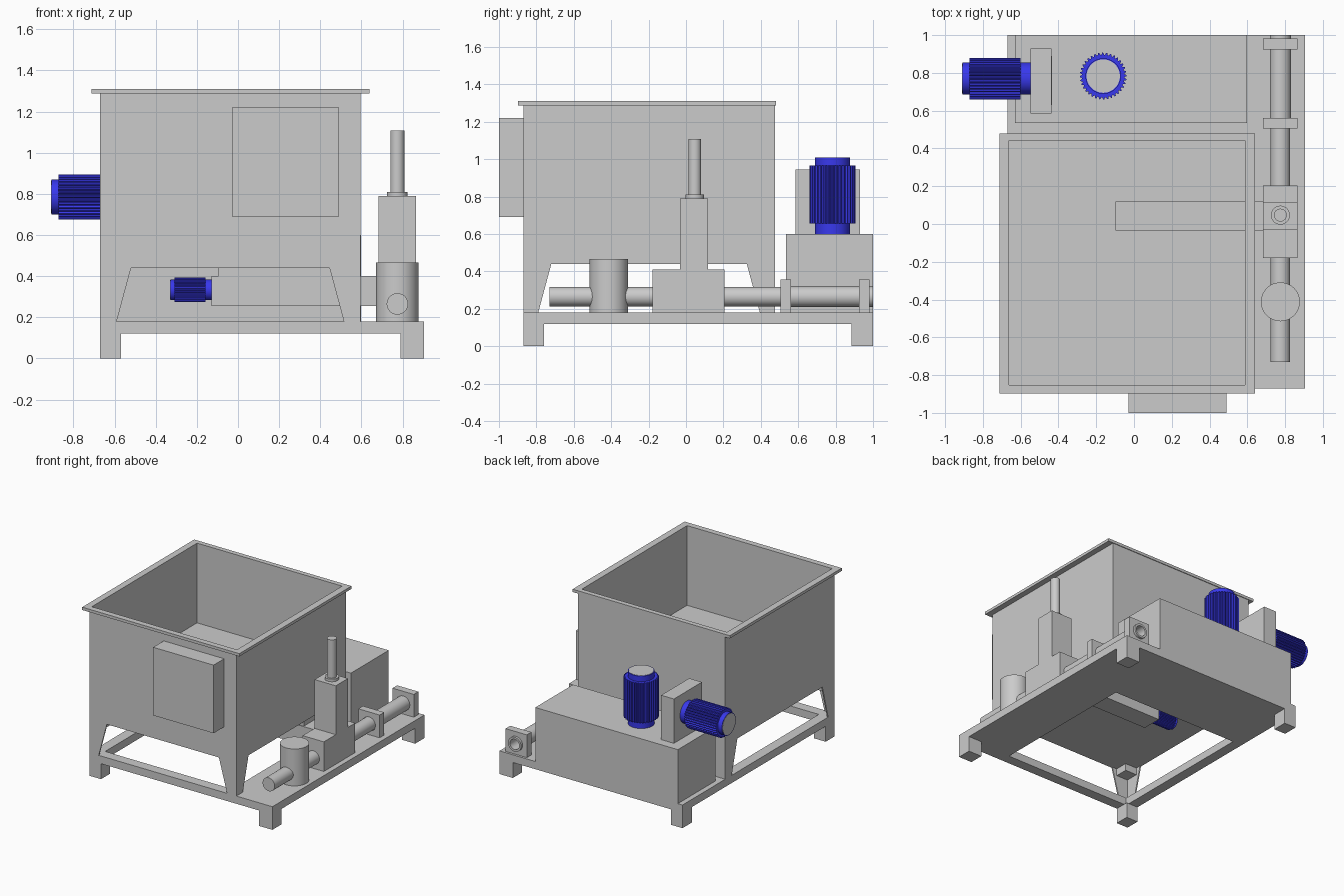
import bpy, bmesh, math
from mathutils import Matrix, Vector

if "Cube" in bpy.data.objects:
    bpy.data.objects.remove(bpy.data.objects["Cube"])

blue = bpy.data.materials.new("motor_blue")
blue.diffuse_color = (0.04, 0.04, 0.85, 1)
blue.use_nodes = True
blue.node_tree.nodes["Principled BSDF"].inputs["Base Color"].default_value = blue.diffuse_color


def finish(name, bm, mat=None, smooth=False):
    bmesh.ops.recalc_face_normals(bm, faces=bm.faces[:])
    me = bpy.data.meshes.new(name)
    bm.to_mesh(me)
    bm.free()
    ob = bpy.data.objects.new(name, me)
    bpy.context.collection.objects.link(ob)
    if mat:
        me.materials.append(mat)
    if smooth:
        bpy.ops.object.select_all(action='DESELECT')
        ob.select_set(True)
        bpy.context.view_layer.objects.active = ob
        bpy.ops.object.shade_smooth_by_angle(angle=math.radians(30))
    return ob


def box(name, x0, x1, y0, y1, z0, z1):
    bm = bmesh.new()
    bmesh.ops.create_cube(bm, size=1)
    for v in bm.verts:
        v.co = ((x0 + x1) / 2 + v.co.x * (x1 - x0),
                (y0 + y1) / 2 + v.co.y * (y1 - y0),
                (z0 + z1) / 2 + v.co.z * (z1 - z0))
    return finish(name, bm)


def cut(ob, *cutters):
    bpy.context.view_layer.objects.active = ob
    for c in cutters:
        c.hide_render = True
        m = ob.modifiers.new("cut", 'BOOLEAN')
        m.operation, m.solver, m.object = 'DIFFERENCE', 'EXACT', c
        bpy.ops.object.modifier_apply(modifier=m.name)
        bpy.data.objects.remove(c)


def lathe(name, profile, origin, axis, n=48, fins=0, mat=None):
    """Revolve (radius, height) points round an axis; fins add square ribs."""
    bm = bmesh.new()
    if fins:
        n = fins * 4
    rot = Vector((0, 0, 1)).rotation_difference(Vector(axis)).to_matrix().to_4x4()
    xf = Matrix.Translation(origin) @ rot
    rings = []
    for r, h in profile:
        ring = []
        for i in range(n):
            a = 2 * math.pi * i / n
            rr = r * 0.91 if fins and i % 4 > 1 else r
            ring.append(bm.verts.new(xf @ Vector((rr * math.cos(a), rr * math.sin(a), h))))
        rings.append(ring)
    for a, b in zip(rings, rings[1:]):
        for i in range(n):
            j = (i + 1) % n
            bm.faces.new((a[i], a[j], b[j], b[i]))
    bm.faces.new(rings[0])
    bm.faces.new(rings[-1])
    return finish(name, bm, mat, not fins)


def rod(name, r, h0, h1, origin, axis, mat=None):
    return lathe(name, [(r, h0), (r, h1)], origin, axis, mat=mat)


def motor(name, origin, axis, r, r_end, h0, h1, length):
    rod(name + "_core", r_end, 0, length, origin, axis, blue)
    lathe(name + "_fins", [(r, h0), (r, h1)], origin, axis, fins=36, mat=blue)
    rod(name + "_end_cap", r_end * 0.94, length - 0.002, length + 0.002, origin, axis)


# base frame with opening and four feet
frame = box("base_frame", -0.67, 0.905, -0.87, 1.0, 0.12, 0.18)
cut(frame, box("cutter", -0.59, 0.505, -0.79, 0.40, 0, 0.3))
for sx, x0, x1 in (("left", -0.67, -0.57), ("right", 0.79, 0.905)):
    for sy, y0, y1 in (("front", -0.87, -0.76), ("rear", 0.885, 1.0)):
        box(f"foot_{sy}_{sx}", x0, x1, y0, y1, 0, 0.12)

# hopper: open bin with raised floor and discharge slot
hopper = box("hopper", -0.67, 0.595, -0.87, 0.475, 0.44, 1.31)
cut(hopper, box("cutter", -0.662, 0.587, -0.852, 0.442, 0.69, 1.5),
    box("cutter", -0.095, 0.587, -0.035, 0.118, 0.45, 0.8))
rim = box("hopper_rim", -0.713, 0.64, -0.897, 0.48, 1.288, 1.31)
cut(rim, box("cutter", -0.662, 0.587, -0.852, 0.442, 1.2, 1.5))


# tapered angle legs, two plates meeting at each hopper corner
def leg(name, cx, cy, dx, dy):
    t = 0.01
    prof = ((0, 0.18), (0.08, 0.18), (0.15, 0.44), (0, 0.44))
    bm = bmesh.new()
    for along_x in (True, False):
        loops = []
        for o in (0, t):
            loops.append([bm.verts.new((cx + dx * (p if along_x else o),
                                        cy + dy * (o if along_x else p), z))
                          for p, z in prof])
        a, b = loops
        bm.faces.new(a)
        bm.faces.new(b[::-1])
        for i in range(4):
            j = (i + 1) % 4
            bm.faces.new((a[i], b[i], b[j], a[j]))
    finish(name, bm)
    xs, ys = sorted((cx + dx * t, cx + dx * 0.11)), sorted((cy + dy * t, cy + dy * 0.11))
    box(name + "_pad", *xs, *ys, 0.385, 0.44)


for sx, cx, dx in (("left", -0.67, 1), ("right", 0.595, -1)):
    for sy, cy, dy in (("front", -0.87, 1), ("rear", 0.475, -1)):
        leg(f"hopper_leg_{sy}_{sx}", cx, cy, dx, dy)

# control cabinet on the front wall
box("control_cabinet", -0.03, 0.49, -1.0, -0.87, 0.69, 1.22)

# feed trough below the hopper with its small motor
box("feed_trough", -0.13, 0.69, -0.035, 0.122, 0.255, 0.40)
box("trough_neck", -0.095, 0.587, -0.03, 0.115, 0.40, 0.44)
motor("feed_motor", (-0.13, 0.045, 0.333), (-1, 0, 0), 0.06, 0.05, 0.028, 0.178, 0.198)

# rear power unit
box("power_unit_tank", -0.63, 0.597, 0.535, 1.0, 0.18, 0.60)
motor("upright_motor", (-0.163, 0.783, 0.60), (0, 0, 1), 0.124, 0.094, 0.055, 0.365, 0.408)
box("gearbox", -0.547, -0.437, 0.585, 0.93, 0.60, 0.945)
box("gearbox_plate", -0.44, -0.434, 0.63, 0.89, 0.68, 0.92)
motor("side_motor", (-0.547, 0.77, 0.785), (-1, 0, 0), 0.11, 0.085, 0.053, 0.325, 0.361)

# pressing line on the right: pipe, canister, ram and flanges
X, Z = 0.775, 0.265
lathe("press_pipe", [(0.052, -0.73), (0.052, 0.56), (0.056, 0.56), (0.056, 1.0),
                     (0.04, 1.0), (0.04, 0.6)], (X, 0, Z), (0, 1, 0))
rod("canister", 0.103, 0.18, 0.467, (X, -0.412, 0), (0, 0, 1))
box("press_base", 0.682, 0.865, -0.18, 0.205, 0.18, 0.41)
box("press_tower", 0.682, 0.865, -0.033, 0.117, 0.41, 0.79)
rod("ram_collar", 0.05, 0.79, 0.81, (X, 0.047, 0), (0, 0, 1))
rod("ram_rod", 0.034, 0.79, 1.108, (X, 0.047, 0), (0, 0, 1))
for n, y in (("inner", 0.505), ("outer", 0.925)):
    fl = box(f"pipe_clamp_{n}", 0.682, 0.865, y, y + 0.057, 0.18, 0.357)
    cut(fl, rod("cutter", 0.054, y - 0.1, y + 0.2, (X, 0, Z), (0, 1, 0)))
